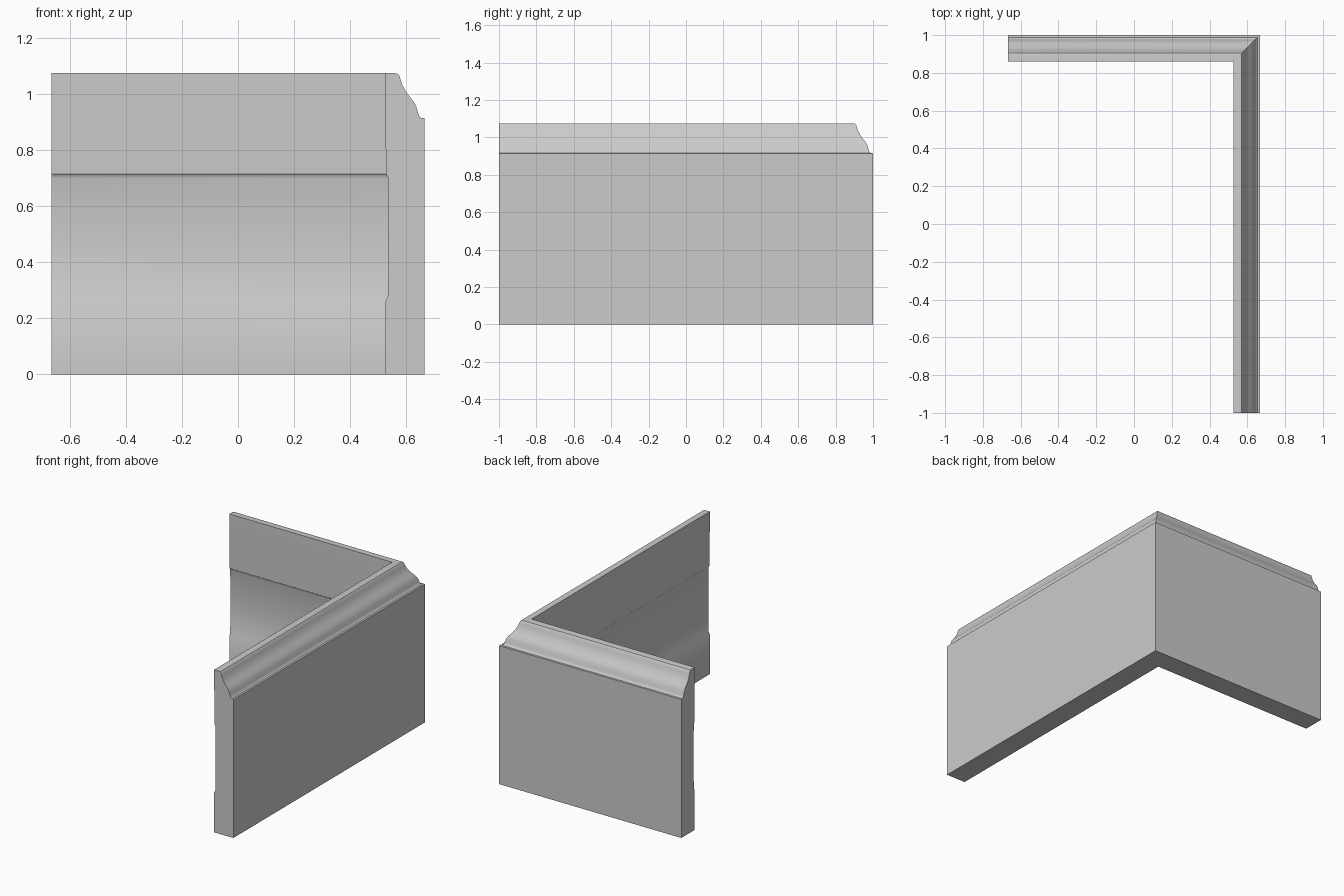
import bpy, bmesh

if "Cube" in bpy.data.objects:
    bpy.data.objects.remove(bpy.data.objects["Cube"])

# Moulding cross-section: (depth inward from the outer face, height)
profile = [
    (0.0, 0.0), (0.0, 0.915),                                   # outer face
    (0.012, 0.916), (0.019, 0.922), (0.024, 0.935),             # ogee foot
    (0.030, 0.957), (0.040, 0.975), (0.054, 0.992),             # ogee curve
    (0.067, 1.010), (0.078, 1.030), (0.085, 1.050),
    (0.090, 1.066), (0.096, 1.073), (0.106, 1.075),
    (0.140, 1.075), (0.139, 0.82), (0.137, 0.715),              # top and upper inner face
    (0.133, 0.710), (0.130, 0.700),                             # upper step
    (0.129, 0.50), (0.130, 0.282),                              # recessed panel
    (0.140, 0.262), (0.140, 0.0),                               # lower step and foot
]
X, Y = 0.666, 1.0

# Sweep along an L path, mitred at the corner
stations = [
    lambda d: (-X, Y - d),
    lambda d: (X - d, Y - d),
    lambda d: (X - d, -Y),
]
bm = bmesh.new()
rings = [[bm.verts.new((*place(d), z)) for d, z in profile] for place in stations]
n = len(profile)
for a, b in zip(rings, rings[1:]):
    for i in range(n):
        j = (i + 1) % n
        bm.faces.new((a[i], a[j], b[j], b[i]))
bm.faces.new(rings[0])
bm.faces.new(rings[-1])
bmesh.ops.recalc_face_normals(bm, faces=bm.faces)

mesh = bpy.data.meshes.new("corner_moulding")
bm.to_mesh(mesh)
bm.free()
moulding = bpy.data.objects.new("corner_moulding", mesh)
bpy.context.collection.objects.link(moulding)

# Plain grey finish
grey = bpy.data.materials.new("grey")
grey.diffuse_color = (0.6, 0.6, 0.6, 1)
grey.use_nodes = True
grey.node_tree.nodes["Principled BSDF"].inputs["Base Color"].default_value = grey.diffuse_color
mesh.materials.append(grey)

# Smooth ogee with crisp edges
bpy.context.view_layer.objects.active = moulding
moulding.select_set(True)
bpy.ops.object.shade_smooth_by_angle(angle=0.52)
